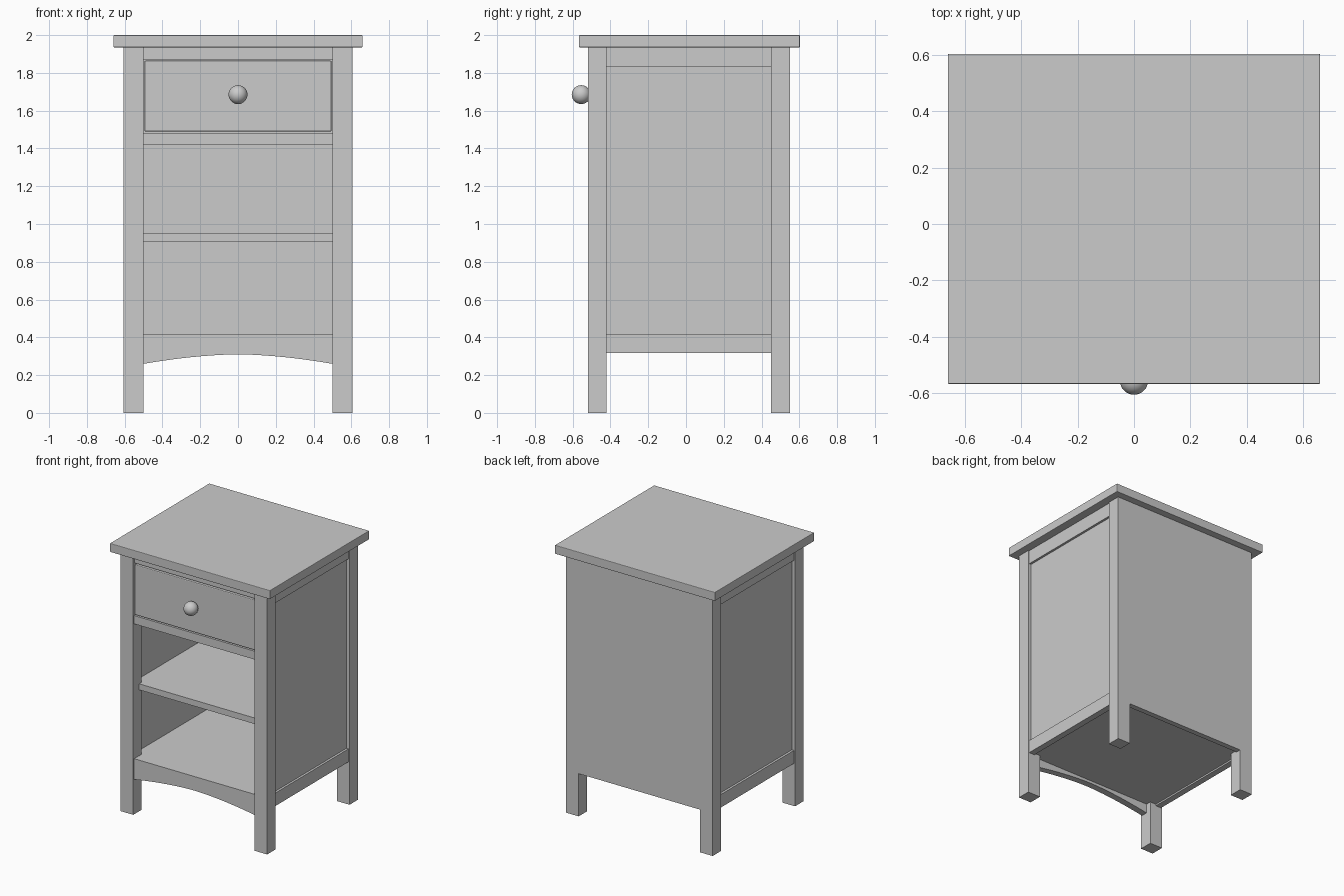
import bpy, bmesh
from mathutils import Vector

if "Cube" in bpy.data.objects:
    bpy.data.objects.remove(bpy.data.objects["Cube"])


def finish(name, bm):
    bmesh.ops.recalc_face_normals(bm, faces=bm.faces)
    mesh = bpy.data.meshes.new(name)
    bm.to_mesh(mesh)
    bm.free()
    ob = bpy.data.objects.new(name, mesh)
    bpy.context.collection.objects.link(ob)
    return ob


def box(name, x0, x1, y0, y1, z0, z1, bevel=0.0):
    bm = bmesh.new()
    bmesh.ops.create_cube(bm, size=1)
    for v in bm.verts:
        v.co = Vector(((x0 + x1) / 2 + v.co.x * (x1 - x0),
                       (y0 + y1) / 2 + v.co.y * (y1 - y0),
                       (z0 + z1) / 2 + v.co.z * (z1 - z0)))
    ob = finish(name, bm)
    if bevel:
        m = ob.modifiers.new("soft_edge", 'BEVEL')
        m.width, m.segments = bevel, 2
    return ob


# Top board
box("table_top", -0.66, 0.66, -0.567, 0.603, 1.935, 2.0, 0.004)

# Legs, side rails and recessed side panels
for side, s in (("right", 1), ("left", -1)):
    def side_box(name, xi, xo, *rest):
        return box(f"{side}_{name}", *sorted((s * xi, s * xo)), *rest)
    side_box("front_leg", 0.5, 0.605, -0.52, -0.42, 0, 1.935)
    side_box("back_leg", 0.5, 0.605, 0.45, 0.55, 0, 1.935)
    side_box("upper_side_rail", 0.55, 0.597, -0.42, 0.45, 1.832, 1.935)
    side_box("lower_side_rail", 0.55, 0.597, -0.42, 0.45, 0.318, 0.415)
    side_box("side_panel", 0.55, 0.58, -0.42, 0.45, 0.415, 1.832)

# Back, floor and shelf
box("back_panel", -0.5, 0.5, 0.51, 0.55, 0.318, 1.935)
box("floor_panel", -0.55, 0.55, -0.48, 0.51, 0.33, 0.413)
box("shelf", -0.55, 0.55, -0.42, 0.51, 0.905, 0.95)
box("shelf_lip", -0.5, 0.5, -0.45, -0.42, 0.905, 0.95)

# Front rails around the drawer
box("upper_front_rail", -0.5, 0.5, -0.505, -0.45, 1.872, 1.935)
box("drawer_rail", -0.5, 0.5, -0.51, -0.42, 1.42, 1.482)

# Drawer front, body and knob
box("drawer_front", -0.495, 0.495, -0.512, -0.46, 1.49, 1.865, 0.006)
box("drawer_body", -0.48, 0.48, -0.46, 0.48, 1.5, 1.85)
bpy.ops.mesh.primitive_uv_sphere_add(segments=32, ring_count=16, radius=0.05,
                                     location=(0, -0.555, 1.685))
knob = bpy.context.object
knob.name = "drawer_knob"
bpy.ops.object.shade_smooth()

# Arched apron under the opening
bm = bmesh.new()
n = 20
xs = [-0.5 + i / n for i in range(n + 1)]
profile = [(-0.5, 0.415)] + [(x, 0.31 - 0.05 * (2 * abs(x)) ** 1.7) for x in xs] + [(0.5, 0.415)]
face = bm.faces.new([bm.verts.new((x, -0.51, z)) for x, z in profile])
ext = bmesh.ops.extrude_face_region(bm, geom=[face], use_keep_orig=True)
for v in ext["geom"]:
    if isinstance(v, bmesh.types.BMVert):
        v.co.y = -0.46
finish("arched_apron", bm)
